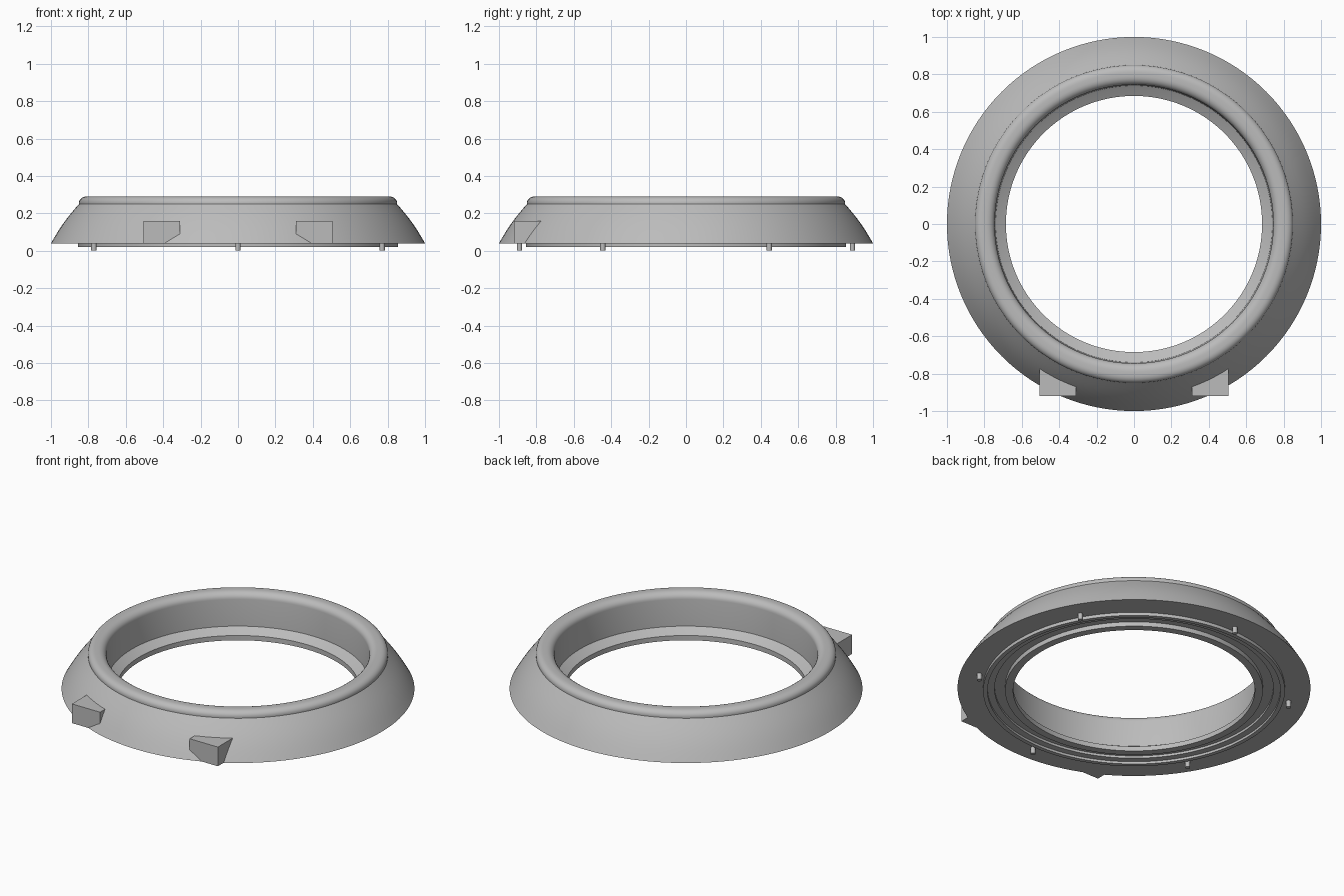
import bpy
import bmesh
from math import sin, cos, pi, radians

SEGMENTS = 128

cube = bpy.data.objects.get("Cube")
if cube:
    bpy.data.objects.remove(cube, do_unlink=True)

grey = bpy.data.materials.new("satin grey")
grey.use_nodes = True
grey.diffuse_color = (0.5, 0.5, 0.5, 1)
grey.node_tree.nodes["Principled BSDF"].inputs["Base Color"].default_value = (0.5, 0.5, 0.5, 1)


def finish(obj, name):
    obj.name = name
    obj.data.materials.clear()
    obj.data.materials.append(grey)
    bpy.ops.object.select_all(action='DESELECT')
    obj.select_set(True)
    bpy.context.view_layer.objects.active = obj
    bpy.ops.object.shade_smooth_by_angle(angle=radians(28))


def arc(cx, cz, rx, rz, start, end, steps=6):
    """Points of an elliptical fillet, angles in degrees."""
    angles = [radians(start + (end - start) * i / steps) for i in range(steps + 1)]
    return [(cx + rx * cos(a), cz + rz * sin(a)) for a in angles]


def bulge(a, b, depth, steps=10):
    """Points from a to b bowed sideways by depth."""
    dx, dz = b[0] - a[0], b[1] - a[1]
    length = (dx * dx + dz * dz) ** 0.5
    pts = []
    for i in range(steps + 1):
        t = i / steps
        k = depth * sin(pi * t) / length
        pts.append((a[0] + dx * t + dz * k, a[1] + dz * t - dx * k))
    return pts


def lathe(name, profile):
    """Revolve a closed profile around z."""
    bm = bmesh.new()
    rings = []
    for i in range(SEGMENTS):
        a = 2 * pi * i / SEGMENTS
        rings.append([bm.verts.new((r * cos(a), r * sin(a), z)) for r, z in profile])
    n = len(profile)
    for i in range(SEGMENTS):
        p, q = rings[i], rings[(i + 1) % SEGMENTS]
        for j in range(n):
            k = (j + 1) % n
            bm.faces.new((p[j], q[j], q[k], p[k]))
    bmesh.ops.recalc_face_normals(bm, faces=bm.faces)
    mesh = bpy.data.meshes.new(name)
    bm.to_mesh(mesh)
    bm.free()
    obj = bpy.data.objects.new(name, mesh)
    bpy.context.collection.objects.link(obj)
    finish(obj, name)


# Bezel: flared skirt, rounded rim, inner wall with ledge, stepped underside
profile = bulge((1.0, 0.04), (0.85, 0.25), 0.008)
profile += arc(0.81, 0.257, 0.04, 0.033, 0, 90)
profile += arc(0.79, 0.25, 0.045, 0.04, 90, 180)
profile += [(0.74, 0.085), (0.725, 0.075), (0.685, 0.052), (0.685, 0.022),
            (0.73, 0.022), (0.73, 0.05), (0.79, 0.05), (0.79, 0.035),
            (0.83, 0.035), (0.83, 0.02), (0.855, 0.02), (0.855, 0.04)]
lathe("bezel_ring", profile)

# Two lugs on the front of the skirt
for side, label in ((1, "left"), (-1, "right")):
    bpy.ops.mesh.primitive_cube_add(size=1, location=(side * 0.4075, -0.845, 0.1))
    lug = bpy.context.object
    lug.scale = (0.195, 0.15, 0.12)
    bpy.ops.object.transform_apply(location=False, rotation=False, scale=True)
    finish(lug, label + "_lug")

# Six locating pins under the skirt
for i in range(6):
    a = pi / 2 + i * pi / 3
    bpy.ops.mesh.primitive_cylinder_add(vertices=20, radius=0.014, depth=0.05,
                                        location=(0.89 * cos(a), 0.89 * sin(a), 0.025))
    finish(bpy.context.object, "locating_pin_%d" % (i + 1))
